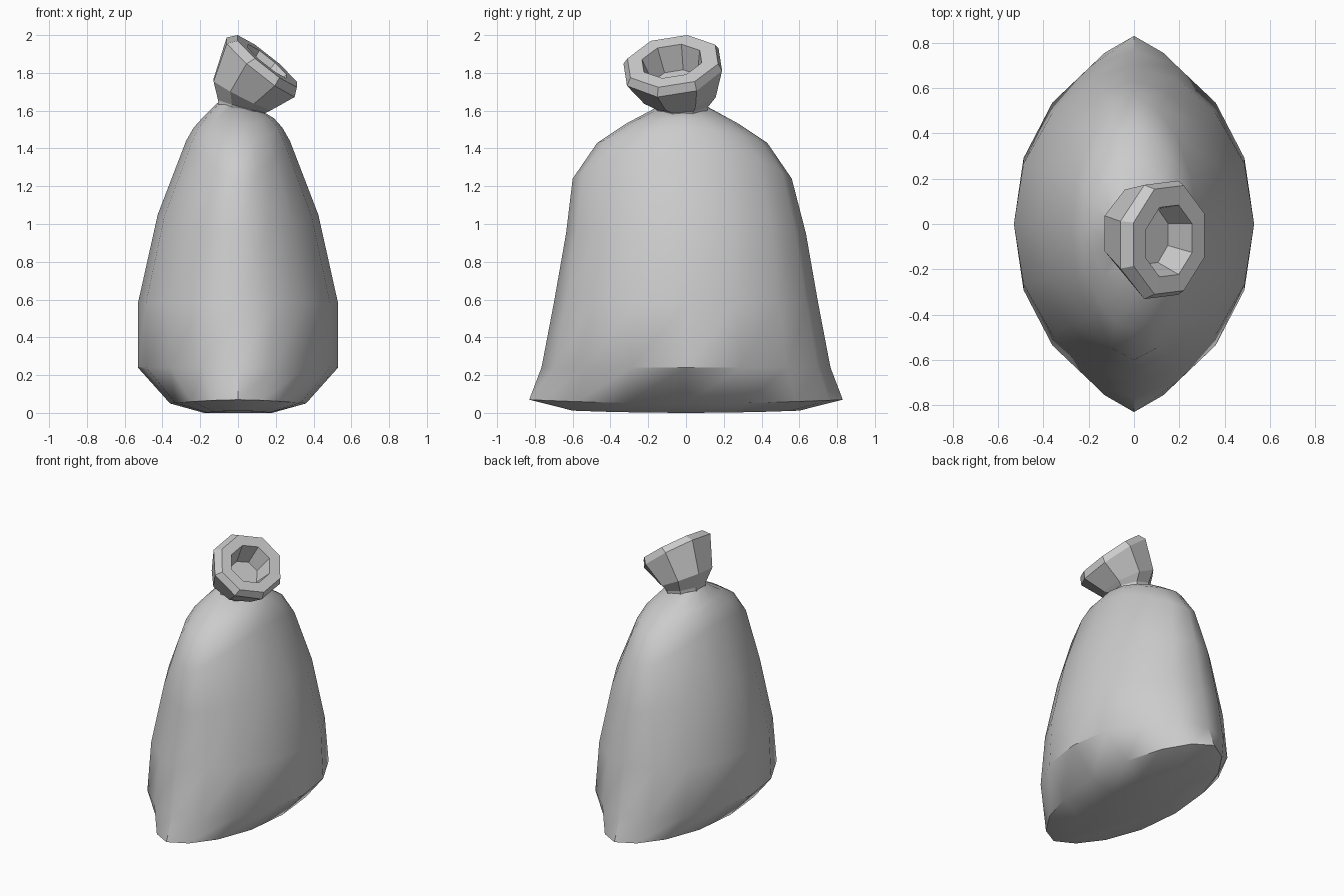
import bpy, bmesh, math
from mathutils import Matrix, Vector

if "Cube" in bpy.data.objects:
    bpy.data.objects.remove(bpy.data.objects["Cube"])


def loft(name, rings, cap_start=True, cap_end=True):
    """Skin a list of equal-length vertex rings into one object."""
    bm = bmesh.new()
    loops = [[bm.verts.new(p) for p in ring] for ring in rings]
    n = len(rings[0])
    for a, b in zip(loops, loops[1:]):
        for i in range(n):
            j = (i + 1) % n
            bm.faces.new((a[i], a[j], b[j], b[i]))
    if cap_start:
        bm.faces.new(loops[0][::-1])
    if cap_end:
        bm.faces.new(loops[-1])
    bmesh.ops.recalc_face_normals(bm, faces=bm.faces)
    mesh = bpy.data.meshes.new(name)
    bm.to_mesh(mesh)
    bm.free()
    ob = bpy.data.objects.new(name, mesh)
    bpy.context.collection.objects.link(ob)
    return ob


# Quarter of the pointed lens section (side -> seam), mirrored to 16 points
QUARTER = [(1, 0), (.92, .38), (.68, .70), (.36, .91), (0, 1)]
LENS = QUARTER + [(-x, y) for x, y in QUARTER[-2::-1]]
LENS += [(x, -y) for x, y in LENS[-2:0:-1]]


def sack_ring(xh, yh, z_side, z_seam, cx=0, cy=0, tilt=0):
    return [(cx + xh * u, cy + yh * v,
             z_side + (z_seam - z_side) * v * v - tilt * u) for u, v in LENS]


# Sack body: half width, half depth, side height, seam height, shift, tilt
body = loft("sack_body", [sack_ring(*r) for r in [
    (.18, .60, .00, .012),
    (.36, .83, .05, .07),
    (.53, .765, .24, .24),
    (.53, .70, .58, .58),
    (.425, .635, 1.05, .95),
    (.275, .58, 1.44, 1.24, 0, -.02),
    (.235, .45, 1.51, 1.43, 0, -.02),
    (.19, .30, 1.56, 1.53, 0, -.02),
    (.125, .14, 1.615, 1.615, .015, -.02, .025),
]])
bpy.context.view_layer.objects.active = body
body.select_set(True)
bpy.ops.object.shade_smooth_by_angle(angle=math.radians(38))


def neck_ring(c, rx, ry, tilt_y, tilt_x):
    """Tilted octagon; rx and ry are measured to the flats."""
    rot = Matrix.Rotation(math.radians(tilt_x), 3, 'X') @ \
        Matrix.Rotation(math.radians(tilt_y), 3, 'Y')
    pts = []
    for i in range(8):
        a = math.radians(22.5 + 45 * i)
        pts.append(Vector(c) + rot @ Vector(
            (rx * 1.082 * math.cos(a), ry * 1.082 * math.sin(a), 0)))
    return pts


# Gathered neck: waist, flare, rim, then down into the opening
loft("sack_neck", [neck_ring(*r) for r in [
    ((.015, -.02, 1.59), .125, .13, 14, 2),
    ((.02, -.02, 1.625), .130, .135, 15, 3),
    ((.022, -.035, 1.685), .170, .19, 27, 5),
    ((.12, -.07, 1.83), .230, .255, 38.5, 9),
    ((.155, -.07, 1.862), .200, .235, 38.5, 9),
    ((.155, -.075, 1.862), .130, .155, 38.5, 9),
    ((.075, -.055, 1.75), .095, .12, 38.5, 9),
]], cap_start=False)
